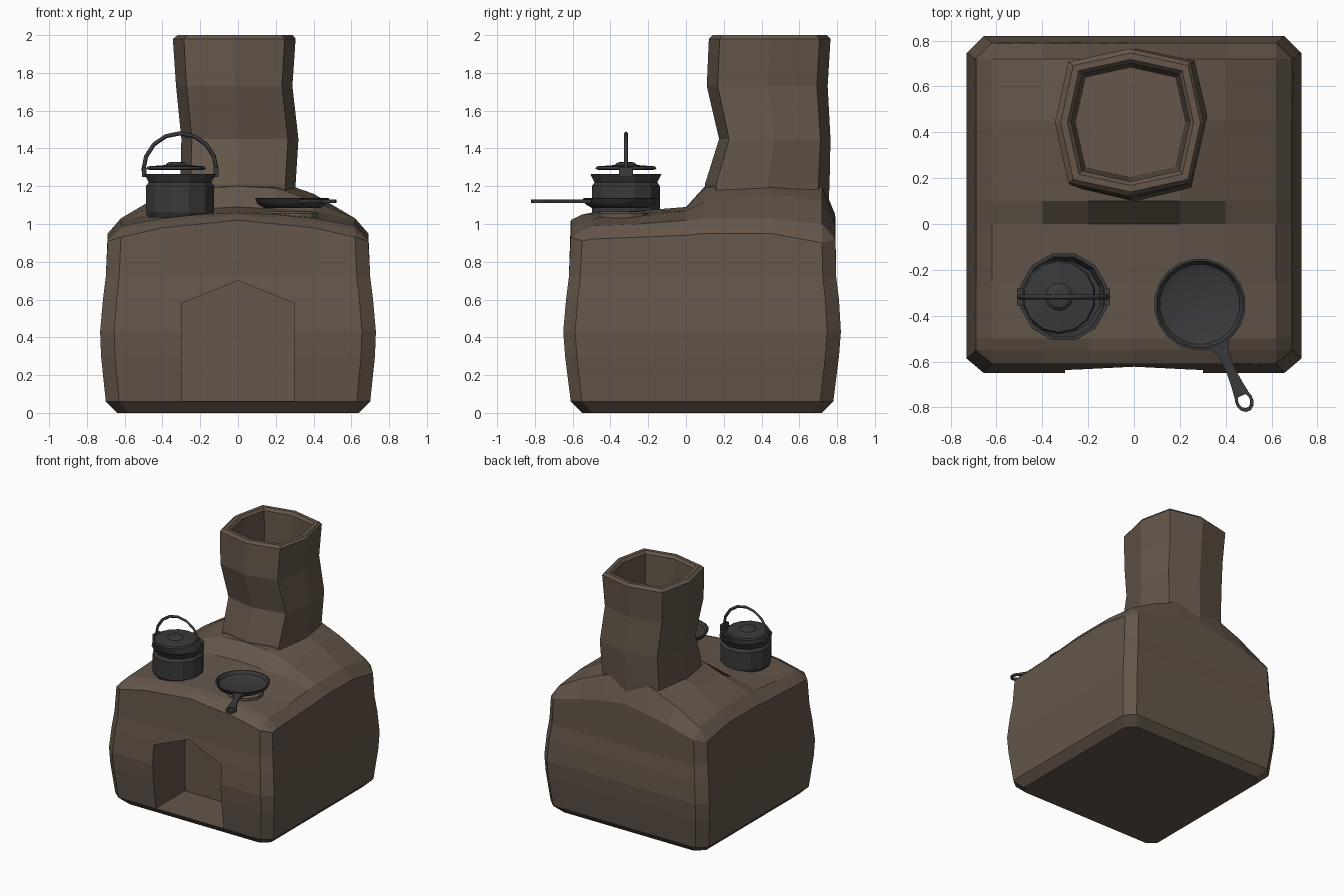
import bpy, bmesh, math
from mathutils import Matrix, Vector

if "Cube" in bpy.data.objects:
    bpy.data.objects.remove(bpy.data.objects["Cube"])


def material(name, color):
    mat = bpy.data.materials.new(name)
    mat.use_nodes = True
    mat.diffuse_color = (*color, 1)
    mat.node_tree.nodes["Principled BSDF"].inputs["Base Color"].default_value = (*color, 1)
    return mat


clay = material("brown_clay", (0.128, 0.094, 0.069))
iron = material("dark_iron", (0.042, 0.042, 0.044))


def finish(name, bm, mat, smooth=False):
    bmesh.ops.recalc_face_normals(bm, faces=bm.faces)
    mesh = bpy.data.meshes.new(name)
    bm.to_mesh(mesh)
    bm.free()
    obj = bpy.data.objects.new(name, mesh)
    bpy.context.collection.objects.link(obj)
    if mat:
        mesh.materials.append(mat)
    if smooth:
        bpy.ops.object.select_all(action="DESELECT")
        obj.select_set(True)
        bpy.context.view_layer.objects.active = obj
        bpy.ops.object.shade_smooth_by_angle(angle=math.radians(35))
    return obj


def bridge(bm, a, b):
    n = len(a)
    for i in range(n):
        j = (i + 1) % n
        bm.faces.new((a[i], a[j], b[j], b[i]))


def loft(bm, rings, capped=True):
    loops = [[bm.verts.new(p) for p in ring] for ring in rings]
    for a, b in zip(loops, loops[1:]):
        bridge(bm, a, b)
    if capped:
        bm.faces.new(loops[0])
        bm.faces.new(loops[-1])
    else:
        bridge(bm, loops[-1], loops[0])


def lathe(name, profile, sides, x, y, capped=True, stretch=1, turn=0, smooth=False):
    bm = bmesh.new()
    rings = []
    for r, z in profile:
        ring = []
        for i in range(sides):
            a = math.tau * (i + 0.5) / sides
            p = Matrix.Rotation(turn, 3, "Z") @ Vector((r * math.cos(a), r * stretch * math.sin(a), z))
            ring.append(p + Vector((x, y, 0)))
        rings.append(ring)
    loft(bm, rings, capped)
    return finish(name, bm, iron, smooth)


# Oven body: sculpted top sheet, given as y then heights from centre to rim
COLS = (0, 0.2, 0.4, 0.62, 0.69)
ROWS = [
    (-0.61, 1.02, 1.0, 0.98, 0.93, 0.9),
    (-0.55, 1.05, 1.03, 1.01, 0.97, 0.91),
    (-0.5, 1.06, 1.05, 1.03, 0.99, 0.92),
    (-0.25, 1.07, 1.06, 1.04, 1.0, 0.93),
    (0, 1.09, 1.08, 1.07, 1.02, 0.94),
    (0.1, 1.2, 1.19, 1.12, 1.03, 0.95),
    (0.45, 1.23, 1.23, 1.16, 1.03, 0.95),
    (0.72, 1.22, 1.2, 1.12, 1.0, 0.9),
    (0.79, 1.05, 1.02, 0.98, 0.92, 0.89),
]
bm = bmesh.new()
last, side = len(ROWS) - 1, len(COLS) - 1
grid = {}
for j, (y, *heights) in enumerate(ROWS):
    for i in range(-side, side + 1):
        if abs(i) == side and j in (0, last):
            continue  # chamfered corner
        x = math.copysign(COLS[abs(i)], i)
        grid[i, j] = bm.verts.new((x, y, heights[abs(i)]))
for j in range(last):
    for i in range(-side, side):
        keys = ((i, j), (i + 1, j), (i + 1, j + 1), (i, j + 1))
        bm.faces.new([grid[k] for k in keys if k in grid])
rim = [(i, 0) for i in range(-side, side)] + [(side, j) for j in range(last)]
rim += [(i, last) for i in range(side, -side, -1)] + [(-side, j) for j in range(last, 0, -1)]
rim = [grid[k] for k in rim if k in grid]

# Bulging walls: height, half width, front, back
upper = rim
for z, half, front, back in ((0.72, 0.7, -0.62, 0.795), (0.6, 0.715, -0.635, 0.81),
                             (0.43, 0.73, -0.65, 0.82), (0.3, 0.725, -0.64, 0.81),
                             (0.06, 0.7, -0.61, 0.78), (0, 0.64, -0.55, 0.72)):
    lower = [bm.verts.new((v.co.x * half / COLS[-1],
                           front + (v.co.y - ROWS[0][0]) / 1.4 * (back - front), z)) for v in rim]
    bridge(bm, upper, lower)
    upper = lower
bm.faces.new(upper)
body = finish("oven_body", bm, clay)

# Firebox opening cut with a pointed arch
arch = ((-0.3, 0.062), (0.3, 0.062), (0.3, 0.58), (0, 0.7), (-0.3, 0.58))
bm = bmesh.new()
loft(bm, [[(x, y, z) for x, z in arch] for y in (-0.9, -0.24)])
cutter = finish("firebox_cutter", bm, clay)
cutter.hide_render = True
mod = body.modifiers.new("firebox", "BOOLEAN")
mod.operation, mod.solver, mod.object = "DIFFERENCE", "EXACT", cutter
bpy.context.view_layer.objects.active = body
body.select_set(True)
bpy.ops.object.modifier_apply(modifier="firebox")
bpy.data.objects.remove(cutter)

# Crooked hollow chimney: height, centre x and y, radius x and y
bm = bmesh.new()
rings = []
for z, cx, cy, rx, ry in ((1.0, 0, 0.43, 0.31, 0.32), (1.21, 0, 0.43, 0.305, 0.33),
                          (1.45, 0.01, 0.47, 0.31, 0.295), (1.73, -0.02, 0.43, 0.308, 0.32),
                          (1.98, -0.02, 0.443, 0.325, 0.322), (2, -0.015, 0.443, 0.305, 0.303),
                          (2, -0.015, 0.443, 0.275, 0.275), (1.98, -0.015, 0.443, 0.258, 0.258),
                          (1.3, -0.015, 0.443, 0.24, 0.24)):
    ring = []
    for i in range(8):
        a, k = math.tau * i / 8, 1.16 if i % 2 else 1
        ring.append((cx + rx * k * math.cos(a), cy + ry * k * math.sin(a), z))
    rings.append(ring)
loft(bm, rings)
finish("chimney", bm, clay)

# Burner plate under the pan
burner = lathe("burner_plate", ((0.14, 1.0), (0.14, 1.055), (0.12, 1.065)), 12, 0.29, -0.33)
burner.data.materials[0] = clay

# Cooking pot with neck and flared rim
PX, PY = -0.307, -0.318
lathe("pot", ((0.175, 1.035), (0.187, 1.06), (0.187, 1.2), (0.172, 1.22), (0.195, 1.265),
              (0.18, 1.265), (0.16, 1.22), (0.16, 1.07)), 12, PX, PY)
lathe("pot_lid", ((0.14, 1.285), (0.162, 1.292), (0.155, 1.305), (0.06, 1.312),
                  (0.045, 1.325), (0.03, 1.328)), 14, PX - 0.02, PY)

# Bail handle and its brackets
curve = bpy.data.curves.new("pot_handle", "CURVE")
curve.dimensions = "3D"
curve.bevel_depth, curve.bevel_resolution = 0.011, 0
curve.use_fill_caps = True
path = curve.splines.new("POLY")
path.points.add(8)
for i, p in enumerate(path.points):
    a = math.pi * (1 - i / 8)
    p.co = (PX + 0.195 * math.cos(a), PY, 1.28 + 0.2 * math.sin(a), 1)
curve.materials.append(iron)
bpy.context.collection.objects.link(bpy.data.objects.new("pot_handle", curve))
for label, s in (("left", 1), ("right", -1)):
    bm = bmesh.new()
    bmesh.ops.create_cube(bm, size=1, matrix=Matrix.Translation((PX + s * 0.19, PY, 1.275))
                          @ Matrix.Diagonal((0.025, 0.075, 0.05, 1)))
    finish("pot_bracket_" + label, bm, iron)

# Frying pan with tapered handle and hanging eye
lathe("frying_pan", ((0.15, 1.085), (0.185, 1.105), (0.2, 1.135), (0.19, 1.137),
                     (0.175, 1.112), (0.145, 1.1)), 20, 0.287, -0.35, smooth=True)
start, along = Vector((0.37, -0.52, 0)), Vector((0.4, -0.91, 0)).normalized()
across = Vector((-along.y, along.x, 0))
bm = bmesh.new()
rings = []
for d, w in ((0, 0.05), (0.05, 0.024), (0.13, 0.02), (0.2, 0.027), (0.25, 0.034)):
    p = start + along * d
    rings.append([p + across * s * w + Vector((0, 0, z))
                  for s, z in ((-1, 1.112), (1, 1.112), (1, 1.13), (-1, 1.13))])
loft(bm, rings)
finish("pan_handle", bm, iron)
eye = start + along * 0.275
lathe("pan_handle_eye", ((0.026, 1.112), (0.04, 1.112), (0.04, 1.13), (0.026, 1.13)), 12,
      eye.x, eye.y, capped=False, stretch=1.25, turn=math.atan2(across.y, across.x))
